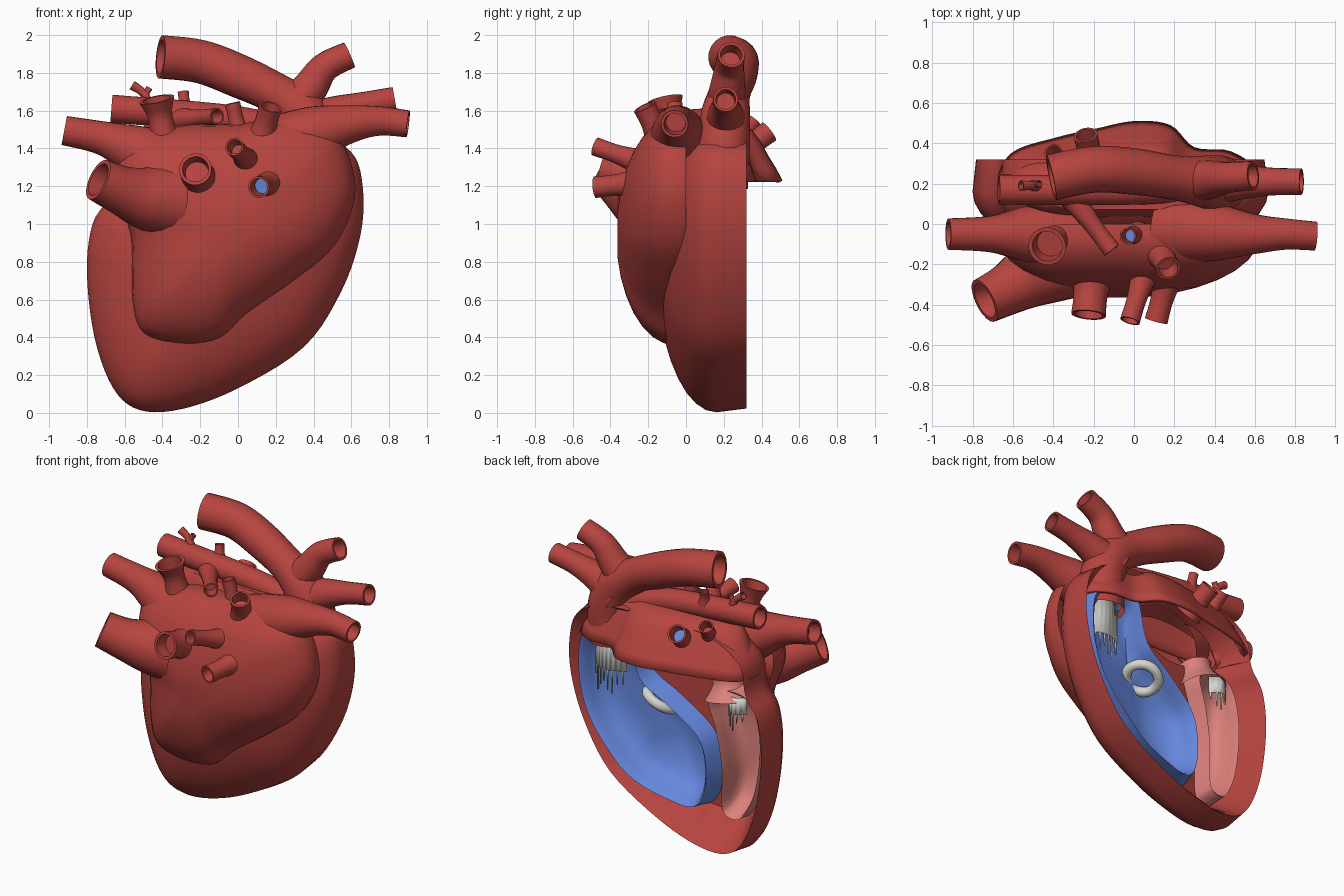
import bpy, bmesh, math
from mathutils import Vector

if "Cube" in bpy.data.objects:
    bpy.data.objects.remove(bpy.data.objects["Cube"], do_unlink=True)


def material(name, rgb):
    m = bpy.data.materials.new(name)
    m.use_nodes = True
    m.diffuse_color = (*rgb, 1)
    bsdf = next(n for n in m.node_tree.nodes if n.type == 'BSDF_PRINCIPLED')
    bsdf.inputs["Base Color"].default_value = (*rgb, 1)
    bsdf.inputs["Roughness"].default_value = 0.7
    return m


RED = material("muscle red", (0.47, 0.058, 0.05))
BLUE = material("chamber blue", (0.13, 0.24, 0.72))
PINK = material("chamber pink", (0.72, 0.22, 0.2))
WHITE = material("valve white", (0.68, 0.68, 0.65))


def finish(name, bm, mats, thickness=0):
    mesh = bpy.data.meshes.new(name)
    bm.to_mesh(mesh)
    bm.free()
    ob = bpy.data.objects.new(name, mesh)
    bpy.context.collection.objects.link(ob)
    for m in mats:
        mesh.materials.append(m)
    bpy.ops.object.select_all(action='DESELECT')
    ob.select_set(True)
    bpy.context.view_layer.objects.active = ob
    bpy.ops.object.shade_smooth_by_angle(angle=math.radians(40))
    if thickness:
        mod = ob.modifiers.new("wall", 'SOLIDIFY')
        mod.thickness = thickness


def spline(pts, closed, steps=5):
    """Catmull-Rom curve through points of any dimension."""
    pts = [Vector(p) for p in pts]
    n = len(pts)
    out = []
    for i in range(n if closed else n - 1):
        if closed:
            a, b, c, d = (pts[(i + k) % n] for k in (-1, 0, 1, 2))
        else:
            a, b, c, d = (pts[min(max(i + k, 0), n - 1)] for k in (-1, 0, 1, 2))
        for s in range(steps):
            t = s / steps
            out.append(0.5 * (2 * b + (c - a) * t + (2 * a - 5 * b + 4 * c - d) * t * t
                              + (3 * b - a - 3 * c + d) * t ** 3))
    if not closed:
        out.append(pts[-1])
    return out


def loft(bm, rings):
    rows = [[bm.verts.new(p) for p in ring] for ring in rings]
    n = len(rows[0])
    for r, q in zip(rows, rows[1:]):
        for i in range(n):
            bm.faces.new((r[i], r[(i + 1) % n], q[(i + 1) % n], q[i]))
    return rows, bm.faces.new(rows[-1])


def scaled(outline, centre, s):
    c = Vector(centre)
    return [c + (p - c) * s for p in outline]


def rounded(outline, centre, back, front, steps=8):
    """Rings of an x-z outline stacked along y, shrinking to the front like a quarter ellipse."""
    rings = []
    for k in range(steps):
        a = math.radians(78) * k / (steps - 1)
        y = back + (front - back) * math.sin(a)
        rings.append([(p.x, y, p.y) for p in scaled(outline, centre, math.cos(a))])
    return rings


# Chambers: a raised wall around a bowl, standing in the recessed back
def chamber(name, outline, centre, mat, lift, shift):
    outline = spline(outline, True)
    base = [(p.x + shift[0], .16 + .13 * p.x, p.y + shift[1])
            for p in scaled(outline, centre, 1.06)]
    rings = [base]
    for depth, s in ((0, 1), (.01, .97), (.07, .93), (.13, .85), (.17, .72), (.19, .5), (.2, .3)):
        rings.append([(q.x, min(.21 + .13 * p.x + lift, .31) - depth, q.y)
                      for p, q in zip(outline, scaled(outline, centre, s))])
    bm = bmesh.new()
    last = loft(bm, rings)[1]
    bmesh.ops.recalc_face_normals(bm, faces=bm.faces)
    last.normal_update()
    if last.normal.y < 0:
        bmesh.ops.reverse_faces(bm, faces=bm.faces)
    finish(name, bm, [mat])
    return base


blue_base = chamber("blue_chamber", [(.42, 1.32), (.56, 1.21), (.58, .96), (.52, .72), (.38, .52),
                                     (.18, .34), (-.1, .25), (-.23, .25), (-.3, .36), (-.31, .55),
                                     (-.25, .73), (-.04, .9), (.14, 1.03), (.23, 1.3)],
                    (.1, .7), BLUE, .065, (-.02, .02))
pink_base = chamber("pink_chamber", [(-.33, .98), (-.38, .8), (-.42, .55), (-.42, .3), (-.46, .23),
                                     (-.55, .24), (-.64, .42), (-.68, .72), (-.65, .95),
                                     (-.57, 1.06), (-.42, 1.07)],
                    (-.53, .66), PINK, .065, (.02, 0))
upper_base = chamber("upper_chamber", [(.12, 1.33), (-.1, 1.42), (-.4, 1.39), (-.56, 1.27),
                                       (-.52, 1.18), (-.2, 1.08), (.05, 1.14)],
                     (-.2, 1.26), RED, -.05, (0, 0))

# Outer muscle, with its cut back filled around the chambers
muscle = spline([(-.77, 1), (-.8, .75), (-.76, .4), (-.66, .13), (-.52, .015), (-.3, .02),
                 (0, .13), (.35, .35), (.55, .65), (.65, .95), (.66, 1.2), (.6, 1.38),
                 (.4, 1.48), (0, 1.5), (-.4, 1.48), (-.63, 1.35), (-.68, 1.15)], True)
bm = bmesh.new()
cut_edge = [(p.x, .32, p.y) for p in scaled(muscle, (-.1, .8), .975)]
rows, _ = loft(bm, [cut_edge] + rounded(muscle, (-.1, .8), .16, -.16, 9))
loops = [rows[0]] + [[bm.verts.new(p) for p in b] for b in (blue_base, pink_base, upper_base)]
edges = []
for loop in loops:
    for a, b in zip(loop, loop[1:] + loop[:1]):
        edges.append(bm.edges.get((a, b)) or bm.edges.new((a, b)))
bmesh.ops.triangle_fill(bm, use_beauty=True, edges=edges, normal=(0, 1, 0))
bmesh.ops.recalc_face_normals(bm, faces=bm.faces)
finish("outer_muscle", bm, [RED])

# Front lobe bulging over the muscle
lobe = spline([(-.57, .95), (-.56, .6), (-.5, .42), (-.3, .36), (-.1, .39), (.05, .52), (.3, .7),
               (.52, .9), (.62, 1.15), (.58, 1.38), (.48, 1.5), (.25, 1.56), (0, 1.53),
               (-.3, 1.52), (-.58, 1.43), (-.66, 1.22)], True)
bm = bmesh.new()
lobe_back = [(p.x, 0, p.y) for p in scaled(lobe, (-.1, .95), .98)]
loft(bm, [lobe_back] + rounded(lobe, (-.1, .95), -.06, -.37))
bmesh.ops.recalc_face_normals(bm, faces=bm.faces)
finish("front_lobe", bm, [RED])

# Upper back dome, open underneath
dome = spline([(-.67, .18), (-.61, .35), (-.38, .43), (-.2, .47), (0, .51), (.18, .49), (.3, .38),
               (.48, .36), (.6, .25), (.5, .02), (0, 0), (-.5, .02)], True)
bm = bmesh.new()
loft(bm, [[(p.x * (.5 + .5 * s), .12 + (p.y - .12) * s, z) for p in dome]
          for z, s in ((1.23, 1), (1.29, .92), (1.36, .81), (1.44, .7), (1.5, .58), (1.53, .4))])
bmesh.ops.recalc_face_normals(bm, faces=bm.faces)
finish("back_dome", bm, [RED], thickness=.02)


# Hollow vessels: each path runs from its root to its open end as (x, y, z, radius)
def vessel(name, path, core=RED, skin=RED, sides=20):
    pts = spline(path, False, 6)
    pos = [p.xyz for p in pts]
    rings, axis, side = [], None, None
    for i, p in enumerate(pos):
        tan = (pos[min(i + 1, len(pos) - 1)] - pos[max(i - 1, 0)]).normalized()
        if axis is None:
            side = tan.orthogonal().normalized()
        else:
            side = axis.rotation_difference(tan) @ side
        axis = tan
        rings.append((p, side.copy(), tan.cross(side), pts[i].w))
    end, u, v, r = rings[-1]
    depth = min(.08, .4 * (pos[-1] - pos[0]).length)
    rings += [(end, u, v, r * .8), (end - axis * depth, u, v, r * .72)]
    bm = bmesh.new()
    _, last = loft(bm, [[p + (a * math.cos(t) + b * math.sin(t)) * rad
                         for t in (2 * math.pi * k / sides for k in range(sides))]
                        for p, a, b, rad in rings])
    bmesh.ops.recalc_face_normals(bm, faces=bm.faces)
    last.material_index = 1
    finish(name, bm, [skin, core])


def stub(name, root, end, radius, core=RED, skin=RED):
    """Short straight vessel with a flared root."""
    mid = Vector(root).lerp(Vector(end), .55)
    vessel(name, [(*root, radius * 1.5), (*mid, radius), (*end, radius)], core, skin)


vessel("main_arch", [(.42, .18, 1.2, .15), (.42, .2, 1.42, .14), (.35, .21, 1.58, .13),
                     (.2, .23, 1.69, .11), (0, .26, 1.785, .115), (-.2, .27, 1.86, .115),
                     (-.41, .23, 1.885, .115)])
vessel("arch_branch_upper", [(.28, .21, 1.6, .11), (.38, .22, 1.72, .095), (.46, .23, 1.83, .078),
                             (.59, .24, 1.895, .072)])
vessel("arch_branch_lower", [(.34, .21, 1.5, .13), (.5, .21, 1.58, .095), (.67, .21, 1.63, .07),
                             (.83, .21, 1.66, .066)])
vessel("left_front_vessel", [(.15, -.02, 1.38, .18), (.4, -.04, 1.48, .145), (.6, -.05, 1.53, .1),
                             (.75, -.05, 1.545, .078), (.9, -.06, 1.53, .072)])
vessel("right_upper_vessel", [(-.35, -.05, 1.3, .2), (-.57, -.05, 1.4, .13),
                              (-.72, -.05, 1.455, .09), (-.92, -.05, 1.495, .078)])
vessel("right_lower_vessel", [(-.35, -.18, 1.12, .2), (-.5, -.25, 1.14, .165),
                              (-.62, -.32, 1.18, .13), (-.74, -.38, 1.235, .115)])
vessel("back_vessel", [(.35, .2, 1.45, .08), (0, .17, 1.55, .075), (-.67, .17, 1.61, .075)])
vessel("top_cup", [(-.38, -.07, 1.4, .09), (-.41, -.09, 1.56, .065), (-.43, -.11, 1.66, .095)])
vessel("twig", [(-.46, .18, 1.6, .035), (-.5, .19, 1.69, .022), (-.56, .19, 1.735, .026)])

stub("front_crossing_vessel", (-.32, .15, 1.55), (-.11, -.13, 1.57), .045)
stub("top_stub", (.02, -.05, 1.42), (-.03, -.06, 1.64), .042, BLUE)
stub("top_left_stub", (.12, -.12, 1.42), (.17, -.22, 1.62), .062)
stub("front_large_stub", (-.2, -.2, 1.22), (-.225, -.45, 1.29), .087)
stub("front_upper_stub", (.06, -.22, 1.32), (-.02, -.48, 1.41), .05)
stub("front_lower_stub", (.18, -.22, 1.22), (.11, -.48, 1.195), .058, BLUE)
stub("back_stub", (-.2, .27, 1.36), (-.24, .44, 1.49), .06, BLUE)
stub("back_small_stub", (-.36, .24, 1.4), (-.4, .36, 1.55), .045)
stub("twig_fork", (-.5, .19, 1.67), (-.47, .2, 1.72), .018)
stub("small_nub", (-.28, .2, 1.6), (-.29, .22, 1.7), .03)
stub("pink_collar", (-.42, .13, .98), (-.39, .1, 1.14), .105, PINK, PINK)


# Valve leaflets: a curved sheet with fine cords hanging from it
def leaflet(name, x0, x1, y, top, low, tip, cords):
    bm = bmesh.new()
    n = cords * 2

    def at(i, z):
        t = i / n
        return bm.verts.new((x0 + (x1 - x0) * t, y + .05 * math.sin(math.pi * t), z))
    for i in range(n):
        bm.faces.new((at(i, top), at(i + 1, top), at(i + 1, low), at(i, low)))
        if i % 2:
            end = tip + .04 * math.sin(i * 2.3)
            bm.faces.new((at(i, low), at(i + .7, low), at(i + .5, end), at(i + .2, end)))
    bmesh.ops.remove_doubles(bm, verts=bm.verts, dist=.0005)
    finish(name, bm, [WHITE], thickness=.008)


leaflet("large_leaflet", .3, .54, .2, 1.29, 1.0, .88, 8)
leaflet("small_leaflet", -.58, -.44, .18, 1.05, .94, .86, 5)

# Outlet valve ring on the inner wall of the blue chamber
bpy.ops.mesh.primitive_torus_add(location=(.07, .16, .86), major_radius=.1, minor_radius=.032,
                                 rotation=Vector((.4, .25, -.85)).to_track_quat('Z', 'Y').to_euler(),
                                 major_segments=32, minor_segments=10)
bpy.context.object.name = "outlet_valve_ring"
bpy.context.object.data.materials.append(WHITE)
bpy.ops.object.shade_smooth_by_angle(angle=math.radians(40))
